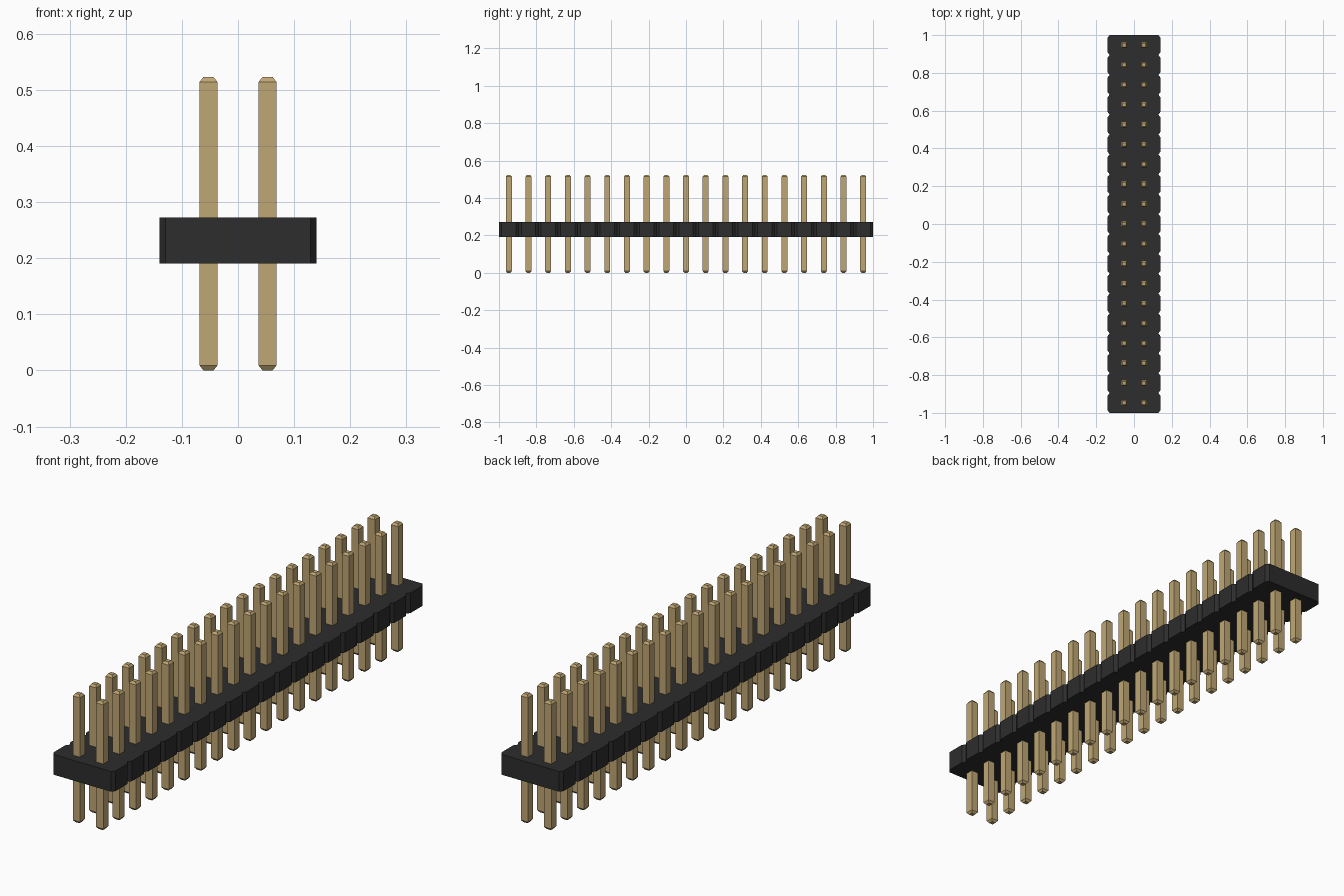
import bpy
import bmesh

if "Cube" in bpy.data.objects:
    bpy.data.objects.remove(bpy.data.objects["Cube"], do_unlink=True)

COUNT = 19
PITCH = 2.0 / COUNT
BODY_Z = (0.191, 0.273)
HALF_W = 0.14
CHAMFER_X, CHAMFER_Y = 0.011, 0.014
PIN_HALF, PIN_TIP = 0.016, 0.009
PIN_TOP, TIP_HEIGHT = 0.523, 0.009


def make_material(name, rgb):
    mat = bpy.data.materials.new(name)
    mat.use_nodes = True
    mat.diffuse_color = (*rgb, 1)
    bsdf = mat.node_tree.nodes["Principled BSDF"]
    bsdf.inputs["Base Color"].default_value = (*rgb, 1)
    return mat


def make_object(name, bm, mat):
    bmesh.ops.recalc_face_normals(bm, faces=bm.faces)
    mesh = bpy.data.meshes.new(name)
    bm.to_mesh(mesh)
    bm.free()
    mesh.materials.append(mat)
    obj = bpy.data.objects.new(name, mesh)
    bpy.context.collection.objects.link(obj)
    return obj


def loft(rings):
    """Closed skin through a list of four-cornered rings."""
    bm = bmesh.new()
    loops = [[bm.verts.new(p) for p in ring] for ring in rings]
    for a, b in zip(loops, loops[1:]):
        for i in range(4):
            j = (i + 1) % 4
            bm.faces.new((a[i], a[j], b[j], b[i]))
    bm.faces.new(loops[0])
    bm.faces.new(loops[-1])
    return bm


black = make_material("black plastic", (0.026, 0.026, 0.026))
gold = make_material("pale gold metal", (0.53, 0.39, 0.175))

# Housing: one bar, pinched at each joint between chamfered segments
stations = [(-1.0, HALF_W - CHAMFER_X)]
for i in range(COUNT):
    y = -1 + i * PITCH
    stations += [(y + CHAMFER_Y, HALF_W),
                 (y + PITCH - CHAMFER_Y, HALF_W),
                 (y + PITCH, HALF_W - CHAMFER_X)]
z0, z1 = BODY_Z
make_object("housing", loft([[(-w, y, z0), (w, y, z0), (w, y, z1), (-w, y, z1)]
                             for y, w in stations]), black)

# Pins: square posts with tapered tips, repeated along each row
pin_profile = [(0, PIN_TIP), (TIP_HEIGHT, PIN_HALF),
               (PIN_TOP - TIP_HEIGHT, PIN_HALF), (PIN_TOP, PIN_TIP)]
for name, side in (("left_pin_row", 1), ("right_pin_row", -1)):
    row = make_object(name, loft([[(-r, -r, z), (r, -r, z), (r, r, z), (-r, r, z)]
                                  for z, r in pin_profile]), gold)
    row.location = (side * PITCH / 2, -1 + PITCH / 2, 0)
    array = row.modifiers.new("pins", "ARRAY")
    array.count = COUNT
    array.use_relative_offset = False
    array.use_constant_offset = True
    array.constant_offset_displace = (0, PITCH, 0)
